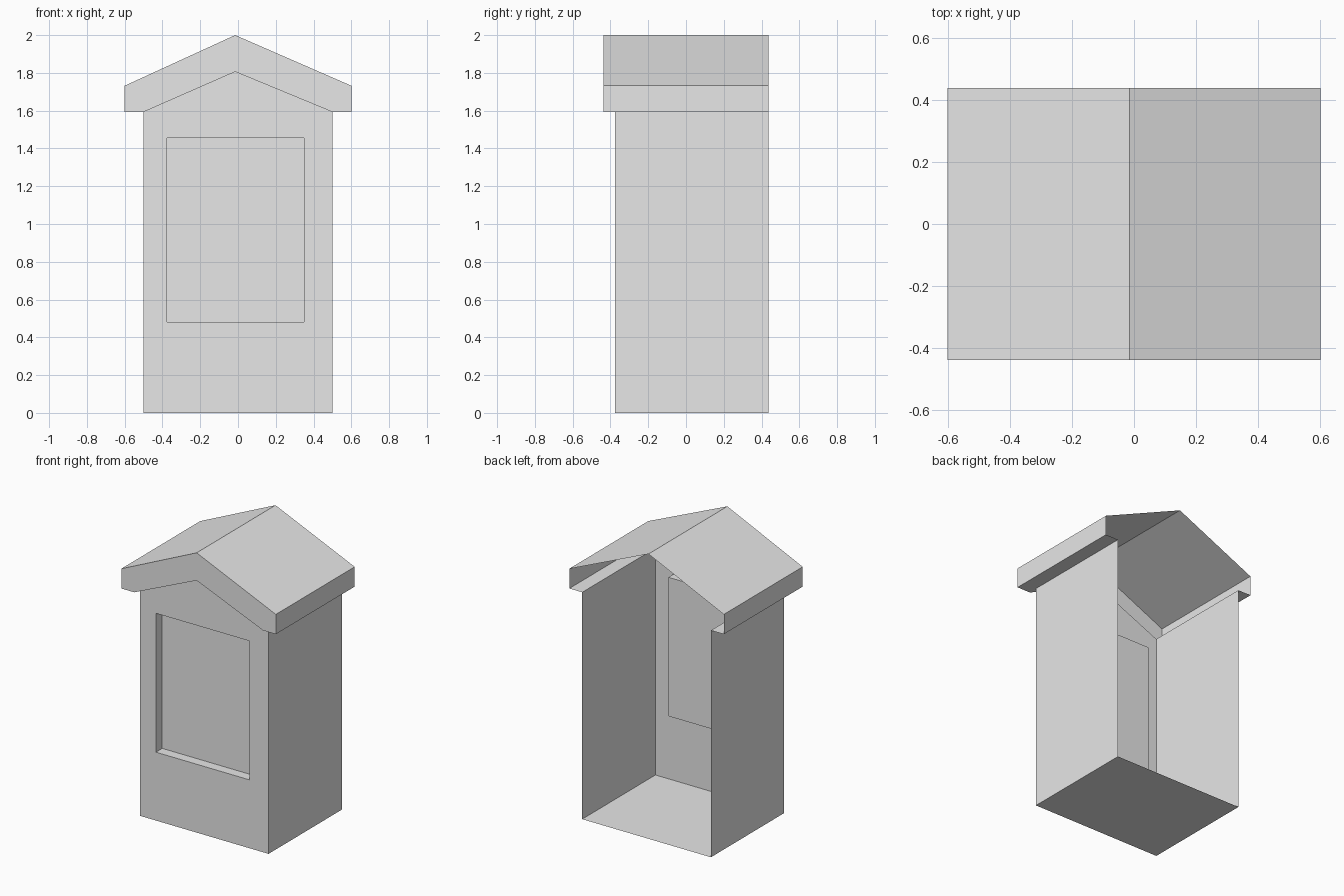
import bpy
import bmesh
from mathutils import Vector

cube = bpy.data.objects.get("Cube")
if cube:
    bpy.data.objects.remove(cube, do_unlink=True)

# Dimensions
HALF_W, EAVE_W = 0.5, 0.6
FRONT, BACK, ROOF_FRONT = -0.375, 0.4375, -0.4375
EAVE_Z, FASCIA_Z = 1.593, 1.732
RIDGE_X = -0.015
INNER_PEAK, RIDGE = (RIDGE_X, 1.806), (RIDGE_X, 2.0)
WIN_L, WIN_R, WIN_B, WIN_T, WIN_DEPTH = -0.375, 0.35, 0.48, 1.455, 0.07

# One plain grey for everything
grey = bpy.data.materials.new("plain grey")
grey.use_nodes = True
COLOUR = (0.8, 0.8, 0.8, 1.0)
grey.diffuse_color = COLOUR
grey.node_tree.nodes["Principled BSDF"].inputs["Base Color"].default_value = COLOUR


def finish(name, bm):
    mesh = bpy.data.meshes.new(name)
    bm.to_mesh(mesh)
    bm.free()
    mesh.materials.append(grey)
    obj = bpy.data.objects.new(name, mesh)
    bpy.context.collection.objects.link(obj)
    return obj


def ring(bm, points, y):
    return [bm.verts.new((x, y, z)) for x, z in points]


def sheet(name, points, y0, y1):
    """Thin skin: an open x-z profile swept from y0 to y1."""
    bm = bmesh.new()
    a, b = ring(bm, points, y0), ring(bm, points, y1)
    for i in range(len(points) - 1):
        bm.faces.new((a[i], a[i + 1], b[i + 1], b[i]))
    return finish(name, bm)


def loop_edges(bm, verts):
    return [bm.edges.new((v, verts[i - 1])) for i, v in enumerate(verts)]


eave_l, eave_r = (-HALF_W, EAVE_Z), (HALF_W, EAVE_Z)
gable = [eave_l, INNER_PEAK, eave_r]
roof = [eave_l, (-EAVE_W, EAVE_Z), (-EAVE_W, FASCIA_Z), RIDGE,
        (EAVE_W, FASCIA_Z), (EAVE_W, EAVE_Z), eave_r]

# Side walls and floor, open at the back
sheet("side_walls_and_floor",
      [eave_r, (HALF_W, 0), (-HALF_W, 0), eave_l], FRONT, BACK)

# Front wall with a hole for the window
bm = bmesh.new()
outer = ring(bm, [(-HALF_W, 0), (HALF_W, 0)] + gable[::-1], FRONT)
window = [(WIN_L, WIN_B), (WIN_R, WIN_B), (WIN_R, WIN_T), (WIN_L, WIN_T)]
edges = loop_edges(bm, outer) + loop_edges(bm, ring(bm, window, FRONT))
bmesh.ops.triangle_fill(bm, edges=edges, use_beauty=True,
                        normal=Vector((0, -1, 0)))
finish("front_wall", bm)

# Window recess: jambs, sill and pane
bm = bmesh.new()
a, b = ring(bm, window, FRONT), ring(bm, window, FRONT + WIN_DEPTH)
for i in range(4):
    bm.faces.new((a[i - 1], a[i], b[i], b[i - 1]))
bm.faces.new(b)
finish("window_recess", bm)

# Roof skin: soffits, fascias and slopes
sheet("roof_skin", roof, ROOF_FRONT, BACK)

# Underside of the front overhang
sheet("gable_overhang", gable[::-1], ROOF_FRONT, FRONT)

# Front gable board, one half per side of the ridge
bm = bmesh.new()
v = ring(bm, roof + [INNER_PEAK], ROOF_FRONT)
bm.faces.new((v[0], v[7], v[3], v[2], v[1]))
bm.faces.new((v[7], v[6], v[5], v[4], v[3]))
bmesh.ops.dissolve_limit(bm, angle_limit=0.01, verts=bm.verts, edges=bm.edges)
finish("gable_board", bm)
